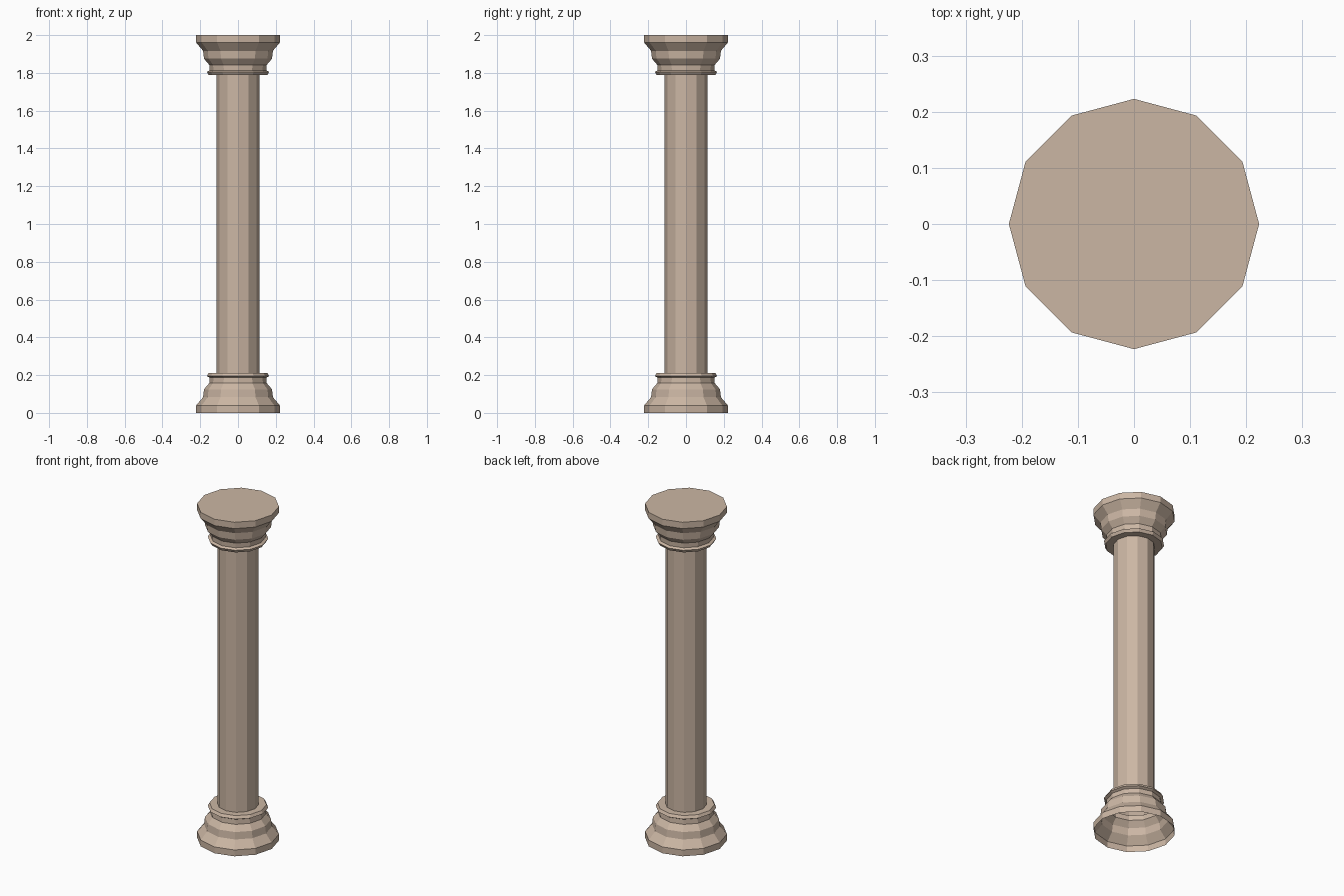
import bpy, bmesh, math

cube = bpy.data.objects.get("Cube")
if cube:
    bpy.data.objects.remove(cube, do_unlink=True)

SIDES = 12
HEIGHT = 2.0
SHAFT_R = 0.113

stone = bpy.data.materials.new("warm stone")
stone.use_nodes = True
colour = (0.60, 0.47, 0.37, 1)
stone.diffuse_color = colour
stone.node_tree.nodes["Principled BSDF"].inputs["Base Color"].default_value = colour


def lathe(name, profile, cap_top=False):
    """Turn (radius, z) points around the z axis into a faceted shell."""
    bm = bmesh.new()
    rings = []
    for r, z in profile:
        angles = [math.tau * i / SIDES for i in range(SIDES)]
        rings.append([bm.verts.new((r * math.cos(a), r * math.sin(a), z)) for a in angles])
    for low, high in zip(rings, rings[1:]):
        for i in range(SIDES):
            j = (i + 1) % SIDES
            bm.faces.new((low[i], low[j], high[j], high[i]))
    if cap_top:
        bm.faces.new(rings[-1])
    mesh = bpy.data.meshes.new(name)
    bm.to_mesh(mesh)
    bm.free()
    mesh.materials.append(stone)
    obj = bpy.data.objects.new(name, mesh)
    bpy.context.collection.objects.link(obj)
    return obj


# Stepped moulding, from the outer end to the shaft
moulding = [(0.223, 0), (0.223, 0.038), (0.185, 0.083), (0.18, 0.125),
            (0.152, 0.158), (0.15, 0.187), (0.165, 0.195), (0.155, 0.212),
            (SHAFT_R, 0.212)]

# Base is an open shell below; capital is its mirror with a closed top
lathe("base", moulding)
lathe("capital", [(r, HEIGHT - z) for r, z in reversed(moulding)], cap_top=True)

# Plain shaft between the two mouldings
joint = moulding[-1][1]
lathe("shaft", [(SHAFT_R, joint), (SHAFT_R, HEIGHT - joint)])
